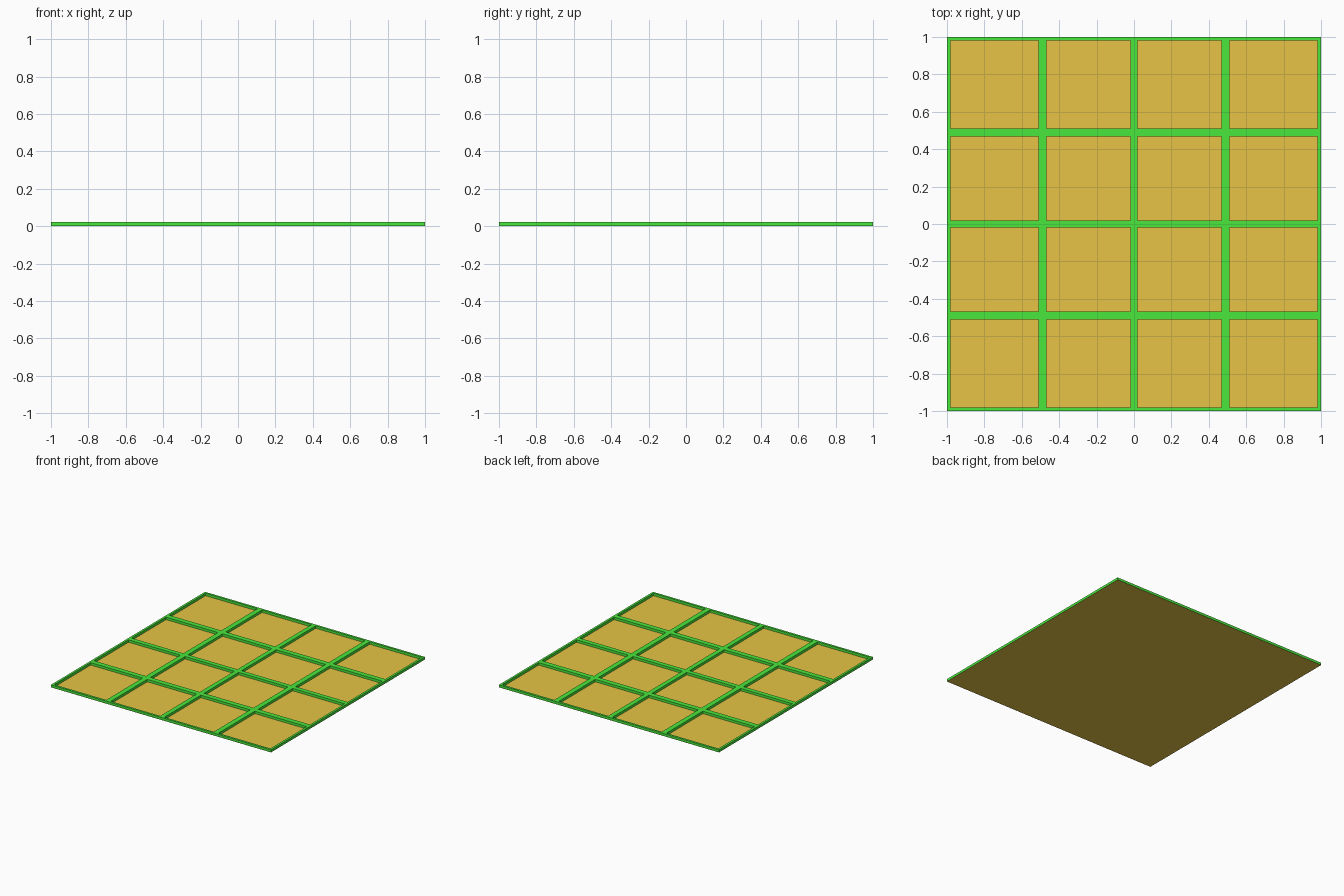
import bpy
import bmesh

HEIGHT = 0.021
# Bar edges along one axis, mirrored about the centre
HALF = [0.019, 0.468, 0.51, 0.982, 1.0]
CUTS = [-c for c in reversed(HALF)] + HALF

if "Cube" in bpy.data.objects:
    bpy.data.objects.remove(bpy.data.objects["Cube"], do_unlink=True)


def make_material(name, rgb):
    mat = bpy.data.materials.new(name)
    mat.use_nodes = True
    colour = (*rgb, 1.0)
    mat.diffuse_color = colour
    mat.node_tree.nodes["Principled BSDF"].inputs["Base Color"].default_value = colour
    return mat


def make_object(name, bm, mat):
    mesh = bpy.data.meshes.new(name)
    bm.to_mesh(mesh)
    bm.free()
    mesh.materials.append(mat)
    obj = bpy.data.objects.new(name, mesh)
    bpy.context.collection.objects.link(obj)
    return obj


green = make_material("bright green", (0.067, 0.8, 0.044))
tan = make_material("straw tan", (0.8, 0.55, 0.06))

# Backing panel: thin sheet under the whole frame
bm = bmesh.new()
bmesh.ops.create_grid(bm, x_segments=1, y_segments=1, size=1.0)
make_object("backing_panel", bm, tan)

# Lattice frame: cells where either axis lies on a bar, raised to full height
bm = bmesh.new()
base = 0.0006
verts = [[bm.verts.new((x, y, base)) for y in CUTS] for x in CUTS]
for i in range(len(CUTS) - 1):
    for j in range(len(CUTS) - 1):
        if i % 2 == 0 or j % 2 == 0:
            bm.faces.new((verts[i][j], verts[i + 1][j],
                          verts[i + 1][j + 1], verts[i][j + 1]))
raised = bmesh.ops.extrude_face_region(bm, geom=bm.faces[:], use_keep_orig=True)
top = [v for v in raised["geom"] if isinstance(v, bmesh.types.BMVert)]
bmesh.ops.translate(bm, verts=top, vec=(0, 0, HEIGHT - base))
bmesh.ops.recalc_face_normals(bm, faces=bm.faces[:])
make_object("lattice_frame", bm, green)
